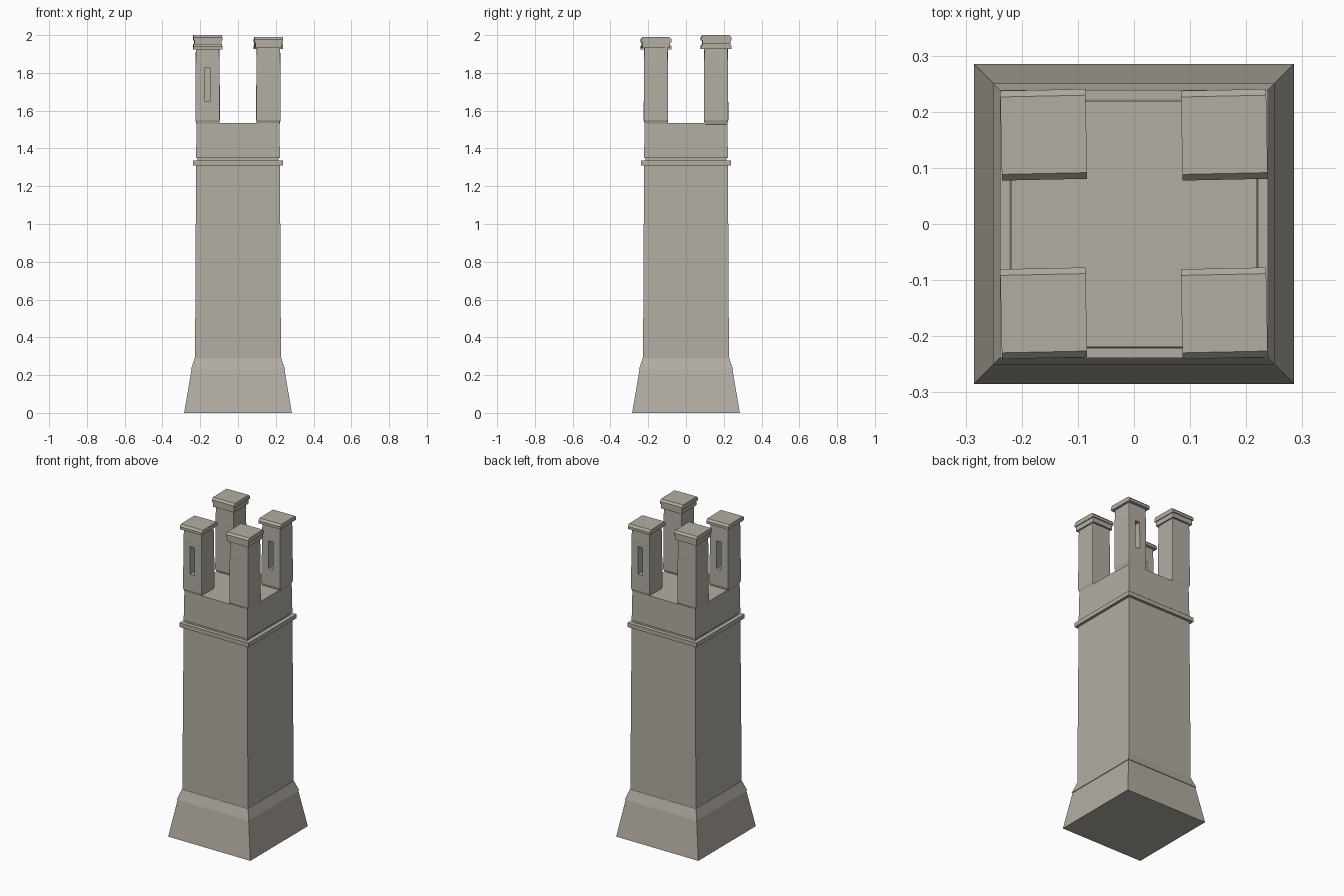
import bpy, bmesh
from math import radians

if "Cube" in bpy.data.objects:
    bpy.data.objects.remove(bpy.data.objects["Cube"])

# Warm grey weathered stone
stone = bpy.data.materials.new("stone")
stone.diffuse_color = (0.45, 0.42, 0.365, 1)
stone.use_nodes = True
stone.node_tree.nodes["Principled BSDF"].inputs["Base Color"].default_value = stone.diffuse_color


def square_loft(name, rings, loc=(0, 0), turn=0.0):
    """Stack of rectangular rings (z, half_x, half_y), capped at both ends."""
    bm = bmesh.new()
    loops = []
    for z, hx, hy in rings:
        loops.append([bm.verts.new((sx * hx, sy * hy, z))
                      for sx, sy in ((-1, -1), (1, -1), (1, 1), (-1, 1))])
    for a, b in zip(loops, loops[1:]):
        for i in range(4):
            j = (i + 1) % 4
            bm.faces.new((a[i], a[j], b[j], b[i]))
    bm.faces.new(loops[0][::-1])
    bm.faces.new(loops[-1])
    mesh = bpy.data.meshes.new(name)
    bm.to_mesh(mesh)
    bm.free()
    mesh.materials.append(stone)
    obj = bpy.data.objects.new(name, mesh)
    bpy.context.collection.objects.link(obj)
    obj.location = (loc[0], loc[1], 0)
    obj.rotation_euler.z = radians(turn)
    return obj


def sq(*pairs):
    return [(z, h, h) for z, h in pairs]


# Flared plinth and the sloping shoulder above it
square_loft("plinth", sq((0, 0.285), (0.23, 0.246)))
square_loft("shoulder", sq((0.229, 0.250), (0.29, 0.229)))

# Main shaft, tapering slightly
square_loft("shaft", sq((0.28, 0.2275), (1.32, 0.222)))

# String course, shallow groove and upper block
square_loft("band", sq((1.31, 0.239), (1.336, 0.239)))
square_loft("groove", sq((1.33, 0.214), (1.36, 0.214)))
square_loft("upper_block", sq((1.349, 0.222), (1.535, 0.219)))

# Four chimney stacks: (name, x side, y side, cap top, slotted)
STACKS = (("front_left", -1, -1, 1.953, True),
          ("front_right", 1, -1, 1.99, False),
          ("back_right", 1, 1, 1.955, True),
          ("back_left", -1, 1, 2.0, False))

for tag, sx, sy, top, slotted in STACKS:
    c = (sx * 0.161, sy * 0.159)

    # Stack body with softened corners and tucked-in foot
    foot = 0.058 if slotted else 0.056
    stack = square_loft("stack_" + tag,
                        sq((1.525, foot), (1.55, 0.065), (1.85, 0.064), (top - 0.015, 0.061)), c)
    bev = stack.modifiers.new("corners", 'BEVEL')
    bev.width = 0.004
    bev.segments = 2
    bev.limit_method = 'ANGLE'
    bev.angle_limit = radians(40)

    # Tall vent slot running through front to back
    if slotted:
        cutter = square_loft("slot_cutter_" + tag,
                             [(1.652, 0.016, 0.1), (1.825, 0.016, 0.1)], c)
        cutter.hide_render = True
        cutter.hide_viewport = True
        cutter.display_type = 'WIRE'
        cut = stack.modifiers.new("slot", 'BOOLEAN')
        cut.operation = 'DIFFERENCE'
        cut.solver = 'EXACT'
        cut.object = cutter

    # Cap slab, chamfered on the front and back edges
    square_loft("cap_" + tag, [(top - 0.028, 0.076, 0.08), (top - 0.012, 0.076, 0.08),
                               (top, 0.076, 0.069)], c, turn=1.2)

    # Narrower moulding below the taller caps
    if not slotted:
        square_loft("cap_moulding_" + tag, [(top - 0.057, 0.071, 0.074),
                                            (top - 0.027, 0.071, 0.074)], c, turn=1.2)
